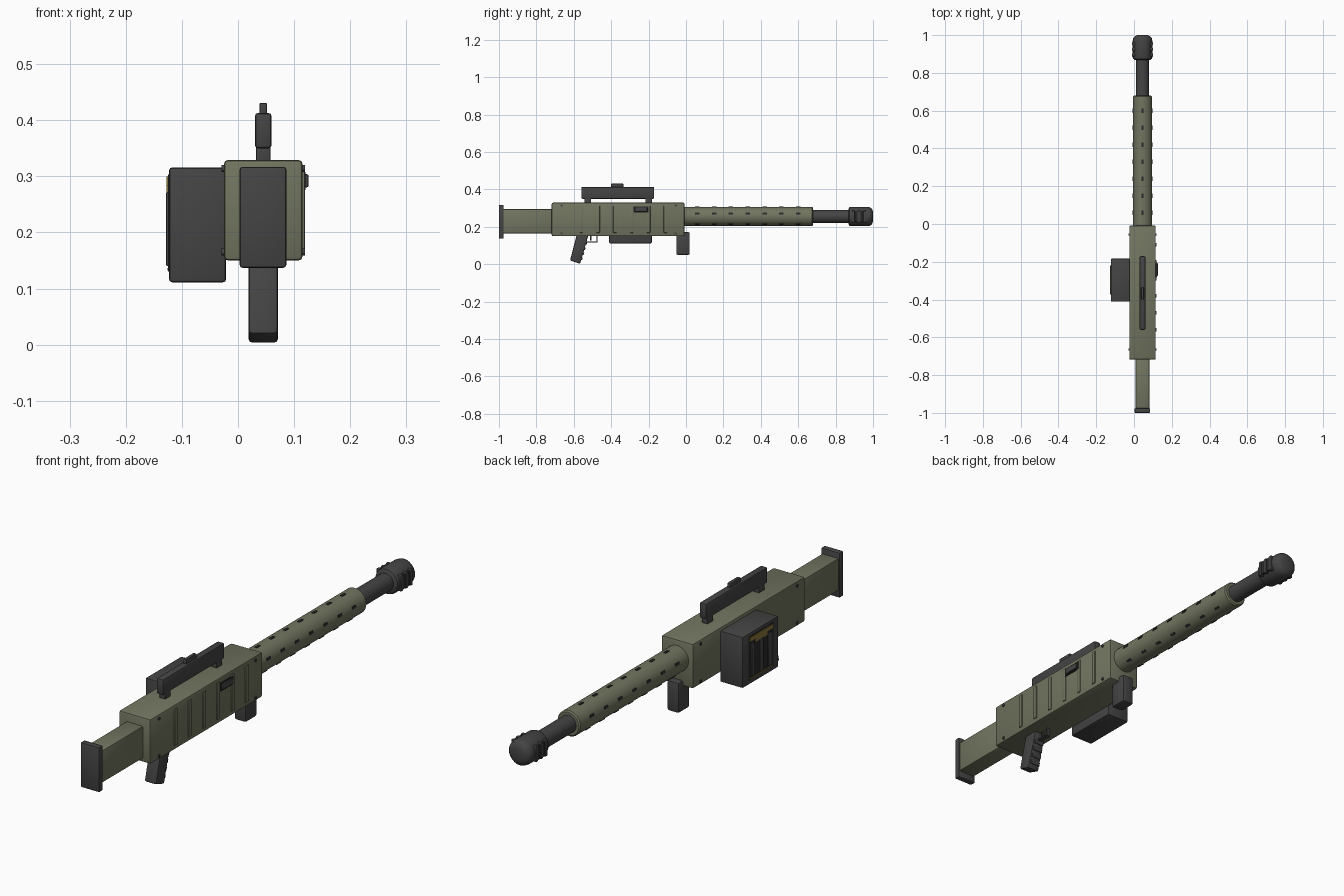
import bpy, bmesh, math
from mathutils import Matrix, Vector

if "Cube" in bpy.data.objects:
    bpy.data.objects.remove(bpy.data.objects["Cube"])


def material(name, r, g, b):
    m = bpy.data.materials.new(name)
    m.diffuse_color = (r, g, b, 1)
    m.use_nodes = True
    m.node_tree.nodes["Principled BSDF"].inputs["Base Color"].default_value = m.diffuse_color
    return m


GREEN = material("olive green", 0.165, 0.178, 0.115)
GREY = material("dark grey", 0.058, 0.058, 0.058)
BLACK = material("near black", 0.022, 0.022, 0.023)
GOLD = material("brass", 0.25, 0.18, 0.045)

CX, CZ = 0.045, 0.255  # bore axis


def finish(name, bm, mat, smooth=True):
    bmesh.ops.recalc_face_normals(bm, faces=bm.faces)
    me = bpy.data.meshes.new(name)
    bm.to_mesh(me)
    bm.free()
    me.materials.append(mat)
    ob = bpy.data.objects.new(name, me)
    bpy.context.collection.objects.link(ob)
    if smooth:
        bpy.ops.object.select_all(action='DESELECT')
        ob.select_set(True)
        bpy.context.view_layer.objects.active = ob
        bpy.ops.object.shade_smooth_by_angle(angle=math.radians(35))
    return ob


def add_box(bm, x, y, z, matrix=Matrix()):
    size = Matrix.Diagonal((x[1] - x[0], y[1] - y[0], z[1] - z[0], 1))
    mid = Matrix.Translation([sum(v) / 2 for v in (x, y, z)])
    bmesh.ops.create_cube(bm, size=1, matrix=matrix @ mid @ size)


def boxes(name, mat, items, bevel=0.0, matrix=Matrix()):
    bm = bmesh.new()
    for x, y, z in items:
        add_box(bm, x, y, z, matrix)
    if bevel:
        bmesh.ops.bevel(bm, geom=bm.edges[:], offset=bevel, segments=2,
                        profile=0.5, affect='EDGES')
    return finish(name, bm, mat, bevel > 0)


def lathe(name, mat, profile, sides=32):
    # profile of (y, radius) turned around the bore axis
    bm = bmesh.new()
    rings = []
    for y, r in profile:
        rings.append([bm.verts.new((CX + r * math.cos(a), y, CZ + r * math.sin(a)))
                      for a in (2 * math.pi * i / sides for i in range(sides))])
    for a, b in zip(rings, rings[1:]):
        for i in range(sides):
            j = (i + 1) % sides
            bm.faces.new((a[i], a[j], b[j], b[i]))
    bm.faces.new(rings[0])
    bm.faces.new(rings[-1])
    return finish(name, bm, mat)


def extrude_x(name, mat, outline, x0, x1, bevel):
    bm = bmesh.new()
    f = bm.faces.new([bm.verts.new((x0, y, z)) for y, z in outline])
    new = bmesh.ops.extrude_face_region(bm, geom=[f])["geom"]
    bmesh.ops.translate(bm, vec=(x1 - x0, 0, 0),
                        verts=[v for v in new if isinstance(v, bmesh.types.BMVert)])
    bmesh.ops.bevel(bm, geom=bm.edges[:], offset=bevel, segments=2,
                    profile=0.5, affect='EDGES')
    return finish(name, bm, mat)


# Receiver and stock
boxes("receiver", GREEN, [((-0.025, 0.115), (-0.718, -0.008), (0.15, 0.329))], 0.007)
boxes("stock", GREEN, [((0.008, 0.082), (-0.98, -0.71), (0.165, 0.294))], 0.005)
boxes("butt_plate", GREY, [((0.003, 0.086), (-1.0, -0.975), (0.137, 0.317))], 0.005)

# Raised ribs on the right side
ribs = [((0.112, 0.119), (y - 0.009, y + 0.009), (0.168, 0.314))
        for y in (-0.56, -0.47, -0.38, -0.29, -0.20, -0.11)]
boxes("side_ribs", GREEN, ribs, 0.002)

# Corner pins on both sides
bm = bmesh.new()
for y in (-0.665, -0.055):
    for z in (0.165, 0.314):
        bmesh.ops.create_cone(
            bm, cap_ends=True, segments=12, radius1=0.006, radius2=0.006, depth=0.148,
            matrix=Matrix.Translation((CX, y, z)) @ Matrix.Rotation(math.pi / 2, 4, 'Y'))
finish("corner_pins", bm, GREY)

# Bolt handle in its slot
boxes("bolt_slot", BLACK, [((0.112, 0.1205), (-0.282, -0.2), (0.276, 0.308))])
boxes("bolt_handle", GREY, [((0.112, 0.126), (-0.275, -0.207), (0.28, 0.304))], 0.004)

# Carry handle with sight nub
boxes("carry_handle", GREY, [((0.03, 0.06), (-0.56, -0.17), (0.35, 0.413))], 0.006)
boxes("handle_posts", GREY, [((0.032, 0.058), (-0.543, -0.507), (0.32, 0.358)),
                             ((0.032, 0.058), (-0.217, -0.181), (0.32, 0.358))], 0.002)
boxes("sight_nub", GREY, [((0.038, 0.052), (-0.40, -0.335), (0.405, 0.431))], 0.003)

# Barrel, shroud, muzzle
lathe("shroud", GREEN, [(-0.02, 0.051), (0.674, 0.051), (0.679, 0.046)])
lathe("barrel", GREY, [(0.66, 0.035), (0.89, 0.035)])
lathe("muzzle_brake", GREY, [(0.868, 0.04), (0.874, 0.049), (0.882, 0.052), (0.97, 0.052),
                             (0.985, 0.049), (0.995, 0.04), (1.0, 0.026)], 24)
fins = [((CX - 0.056, CX + 0.056), (y - 0.008, y + 0.008), (CZ - 0.032, CZ + 0.032))
        for y in (0.895, 0.925, 0.955)]
boxes("muzzle_fins", GREY, fins, 0.004)
gaps = [((CX - 0.0535, CX + 0.0535), (y - 0.007, y + 0.007), (CZ - 0.028, CZ + 0.028))
        for y in (0.91, 0.94)]
boxes("muzzle_ports", BLACK, gaps)

# Vent slots: five rows around the shroud
bm = bmesh.new()
for row in range(5):
    turn = (Matrix.Translation((CX, 0, CZ))
            @ Matrix.Rotation(math.radians(-18 + 72 * row), 4, 'Y'))
    for i in range(7):
        y = 0.06 + 0.09 * i
        add_box(bm, (-0.053, -0.049), (y - 0.012, y + 0.012), (-0.005, 0.005),
                turn @ Matrix.Rotation(math.pi, 4, 'Y'))
finish("vent_slots", bm, BLACK, False)

# Fore grip
boxes("fore_grip", GREY, [((0.019, 0.071), (-0.052, 0.02), (0.05, 0.172))], 0.008)

# Pistol grip with finger ridges on its forward edge
extrude_x("pistol_grip", GREY, [(-0.585, 0.155), (-0.522, 0.155), (-0.566, 0.002),
                                (-0.62, 0.02)], 0.019, 0.071, 0.006)
lean = Vector((0, -0.044, -0.153))
tilt = Matrix.Rotation(math.radians(-16), 4, 'X')
bm = bmesh.new()
for i in range(4):
    p = Vector((CX, -0.524, 0.15)) + lean * (0.25 + 0.18 * i)
    add_box(bm, (-0.022, 0.022), (-0.01, 0.005), (-0.007, 0.007),
            Matrix.Translation(p) @ tilt)
finish("grip_ridges", bm, GREY, False)

# Trigger guard and trigger
boxes("trigger_guard", GREY, [((0.037, 0.053), (-0.535, -0.474), (0.117, 0.122)),
                              ((0.037, 0.053), (-0.479, -0.474), (0.117, 0.155))])
boxes("trigger", GREY, [((0.041, 0.049), (-0.512, -0.505), (0.126, 0.155))])

# Side magazine with round window
boxes("magazine", GREY, [((-0.123, -0.021), (-0.411, -0.183), (0.111, 0.316))], 0.006)
boxes("magazine_window", BLACK, [((-0.1245, -0.12), (-0.375, -0.218), (0.13, 0.303))])
boxes("window_slats", GREY, [((-0.128, -0.122), (y - 0.011, y + 0.011), (0.14, 0.272))
                             for y in (-0.35, -0.297, -0.244)], 0.002)
boxes("brass_rounds", GOLD, [((-0.127, -0.122), (-0.37, -0.223), (0.284, 0.3)),
                             ((-0.127, -0.122), (-0.335, -0.258), (0.27, 0.29)),
                             ((-0.126, -0.122), (-0.37, -0.223), (0.132, 0.137))])
